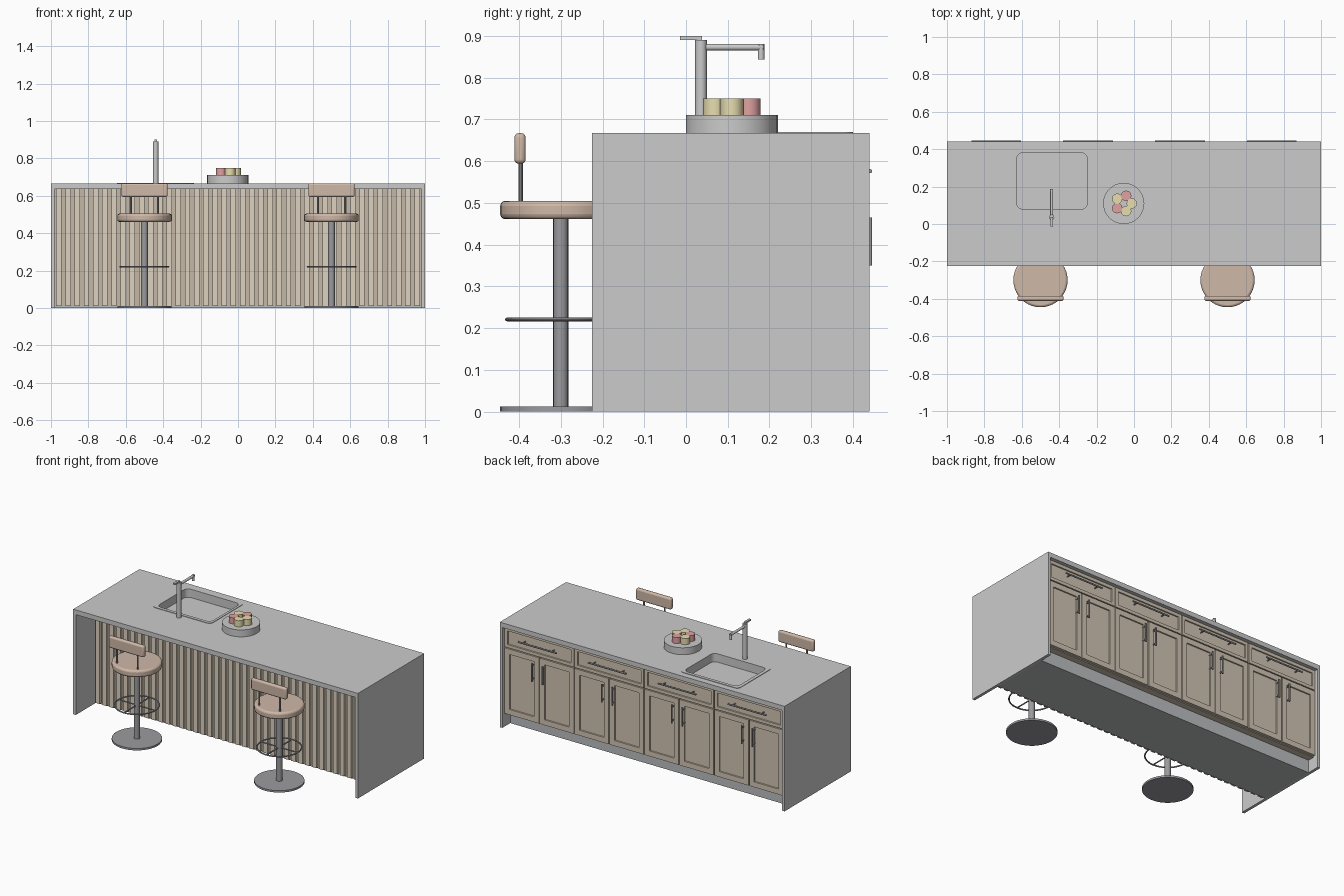
import bpy, bmesh, math
from mathutils import Matrix, Vector

if "Cube" in bpy.data.objects:
    bpy.data.objects.remove(bpy.data.objects["Cube"])


def mat(name, r, g, b):
    m = bpy.data.materials.new(name)
    m.diffuse_color = (r, g, b, 1)
    m.use_nodes = True
    m.node_tree.nodes["Principled BSDF"].inputs["Base Color"].default_value = m.diffuse_color
    return m


STONE = mat("stone", 0.80, 0.79, 0.78)
WOOD = mat("wood", 0.64, 0.56, 0.45)
SLAT = mat("slat_wood", 0.74, 0.65, 0.53)
BACKING = mat("backing_wood", 0.56, 0.48, 0.39)
SEAT = mat("seat_leather", 0.62, 0.48, 0.39)
DARK = mat("dark_metal", 0.33, 0.33, 0.35)
KICK = mat("kick_grey", 0.50, 0.51, 0.52)
STEEL = mat("steel", 0.66, 0.66, 0.67)
RED = mat("red_fruit", 0.75, 0.36, 0.36)
YELLOW = mat("yellow_fruit", 0.80, 0.73, 0.43)


def finish(bm, name, material):
    me = bpy.data.meshes.new(name)
    bm.to_mesh(me)
    bm.free()
    ob = bpy.data.objects.new(name, me)
    bpy.context.collection.objects.link(ob)
    if material:
        me.materials.append(material)
    return ob


def bevel(ob, width, segments=3):
    b = ob.modifiers.new("bevel", 'BEVEL')
    b.width, b.segments, b.limit_method = width, segments, 'ANGLE'


def box(name, x, y, z, material, recess=0):
    """Box from (min, max) ranges; recess insets a panel in the +y face."""
    bm = bmesh.new()
    bmesh.ops.create_cube(bm, size=1)
    for v in bm.verts:
        v.co = [r[0] if c < 0 else r[1] for c, r in zip(v.co, (x, y, z))]
    bm.normal_update()
    if recess:
        face = [f for f in bm.faces if f.normal.y > 0.9]
        bmesh.ops.inset_region(bm, faces=face, thickness=recess)
        bmesh.ops.inset_region(bm, faces=face, thickness=0.002, depth=-0.007)
    return finish(bm, name, material)


def rod(name, a, b, r, material, sides=16):
    """Cylinder between two points."""
    a, b = Vector(a), Vector(b)
    d = b - a
    m = Matrix.Translation((a + b) / 2) @ d.to_track_quat('Z', 'Y').to_matrix().to_4x4()
    bm = bmesh.new()
    bmesh.ops.create_cone(bm, cap_ends=True, segments=sides, radius1=r,
                          radius2=r, depth=d.length, matrix=m)
    return finish(bm, name, material)


def rounded(x, y, z, r, n=5):
    """Rounded rectangle loop of points."""
    pts = []
    for i, (cx, cy) in enumerate([(x[1] - r, y[1] - r), (x[0] + r, y[1] - r),
                                  (x[0] + r, y[0] + r), (x[1] - r, y[0] + r)]):
        for k in range(n + 1):
            t = math.pi / 2 * (i + k / n)
            pts.append((cx + r * math.cos(t), cy + r * math.sin(t), z))
    return pts


def loft(name, loops, material, cap_start=False):
    bm = bmesh.new()
    rings = [[bm.verts.new(p) for p in lp] for lp in loops]
    n = len(rings[0])
    for a, b in zip(rings, rings[1:]):
        for i in range(n):
            j = (i + 1) % n
            bm.faces.new((a[i], a[j], b[j], b[i]))
    bm.faces.new(rings[-1])
    if cap_start:
        bm.faces.new(rings[0][::-1])
    return finish(bm, name, material)


# Waterfall countertop with sink opening
top = box("countertop", (-1, 1), (-0.225, 0.44), (0.637, 0.667), STONE)
hx, hy = (-0.632, -0.244), (0.074, 0.386)
cutter = loft("sink_cutter", [rounded(hx, hy, 0.6, 0.035), rounded(hx, hy, 0.7, 0.035)], None, True)
cutter.hide_render = True
cutter.hide_viewport = True
cut = top.modifiers.new("sink_hole", 'BOOLEAN')
cut.object, cut.operation, cut.solver = cutter, 'DIFFERENCE', 'EXACT'
for s, side in ((-1, "left"), (1, "right")):
    box(side + "_end_panel", sorted((s * 0.982, s)), (-0.225, 0.44), (0, 0.637), STONE)

# Sink rim and basin
ox, oy, ix, iy = (-0.647, -0.235), (0.06, 0.40), (-0.626, -0.25), (0.08, 0.38)
loft("sink", [rounded(ox, oy, 0.666, 0.025), rounded(ox, oy, 0.670, 0.025),
              rounded(ix, iy, 0.670, 0.03), rounded(ix, iy, 0.617, 0.03)], STEEL)

# Cabinet body, toe kick, slatted front
box("toe_kick", (-0.982, 0.982), (-0.02, 0.36), (0, 0.085), KICK)
box("cabinet_body", (-0.982, 0.982), (-0.018, 0.402), (0.08, 0.60), WOOD)
box("slat_backing", (-0.982, 0.982), (-0.025, -0.01), (0.01, 0.637), BACKING)
N = 40
pitch = 1.964 / N
for i in range(N):
    x = -0.982 + pitch * (i + 0.5)
    box(f"slat_{i + 1}", (x - 0.0145, x + 0.0145), (-0.042, -0.025), (0.01, 0.637), SLAT)


def handle(name, a, b, r=0.005):
    """Bar handle with two standoffs to the cabinet face."""
    a, b = Vector(a), Vector(b)
    rod(name, a, b, r, DARK, 12)
    for k, t in enumerate((0.12, 0.88)):
        p = a.lerp(b, t)
        rod(f"{name}_standoff_{k + 1}", (p.x, 0.412, p.z), p, 0.004, DARK, 8)


# Four cabinet units: a drawer above two doors
W, G, HY = 0.491, 0.003, 0.441
for u in range(4):
    cx = (u - 1.5) * W
    n = u + 1
    box(f"drawer_{n}", (cx - W / 2 + G, cx + W / 2 - G), (0.40, 0.42), (0.508, 0.634), WOOD, 0.028)
    handle(f"drawer_handle_{n}", (cx - 0.133, HY, 0.576), (cx + 0.133, HY, 0.576))
    for s, side in ((-1, "left"), (1, "right")):
        xs = sorted((cx + s * G, cx + s * (W / 2 - G)))
        box(f"door_{n}_{side}", xs, (0.40, 0.42), (0.085, 0.502), WOOD, 0.048)
        hxp = cx + s * 0.037
        handle(f"door_handle_{n}_{side}", (hxp, HY, 0.35), (hxp, HY, 0.465))

# Faucet
fx, fy = -0.44, 0.036
rod("faucet_column", (fx, fy, 0.665), (fx, fy, 0.89), 0.014, STEEL, 20)
rod("faucet_spout", (fx, fy, 0.873), (fx, 0.186, 0.873), 0.008, STEEL)
rod("faucet_nozzle", (fx, 0.18, 0.843), (fx, 0.18, 0.881), 0.008, STEEL)
box("faucet_lever", (fx - 0.007, fx + 0.007), (-0.014, 0.038), (0.89, 0.90), STEEL)

# Fruit bowl with a ring of fruit
bx, by = -0.055, 0.11
rod("fruit_bowl", (bx, by, 0.666), (bx, by, 0.711), 0.11, STONE, 32)
for i in range(5):
    t = math.radians(72 * i)
    x, y = bx + 0.043 * math.cos(t), by + 0.043 * math.sin(t)
    rod(f"fruit_{i + 1}", (x, y, 0.705), (x, y, 0.75), 0.028, RED if i % 2 else YELLOW, 12)

# Two swivel stools
for sx, tag in ((-0.5, "left"), (0.5, "right")):
    y = -0.30
    rod(tag + "_stool_base", (sx, y, 0), (sx, y, 0.012), 0.145, DARK, 40)
    rod(tag + "_stool_column", (sx, y, 0.01), (sx, y, 0.465), 0.018, DARK, 20)
    seat = rod(tag + "_stool_seat", (sx, y, 0.461), (sx, y, 0.505), 0.145, SEAT, 40)
    bevel(seat, 0.012)
    bpy.ops.mesh.primitive_torus_add(location=(sx, y, 0.221), major_radius=0.129,
                                     minor_radius=0.0045, major_segments=40, minor_segments=8)
    ring = bpy.context.object
    ring.name = tag + "_footrest_ring"
    ring.data.materials.append(DARK)
    for k, (dx, dy) in enumerate(((0.129, 0), (0, 0.129))):
        rod(f"{tag}_footrest_spoke_{k + 1}", (sx - dx, y - dy, 0.221),
            (sx + dx, y + dy, 0.221), 0.004, DARK, 8)
    for s in (-1, 1):
        px = sx + s * 0.073
        rod(f"{tag}_back_post_{'left' if s < 0 else 'right'}", (px, -0.396, 0.495),
            (px, -0.396, 0.605), 0.0055, DARK, 10)
    back = box(tag + "_backrest", (sx - 0.124, sx + 0.124), (-0.411, -0.384), (0.594, 0.667), SEAT)
    bevel(back, 0.010)

# Smooth the round parts, keep hard edges
bpy.ops.object.select_all(action='DESELECT')
for ob in bpy.context.collection.objects:
    if ob.type == 'MESH' and not ob.hide_render:
        ob.select_set(True)
        bpy.context.view_layer.objects.active = ob
bpy.ops.object.shade_smooth_by_angle(angle=math.radians(35))
